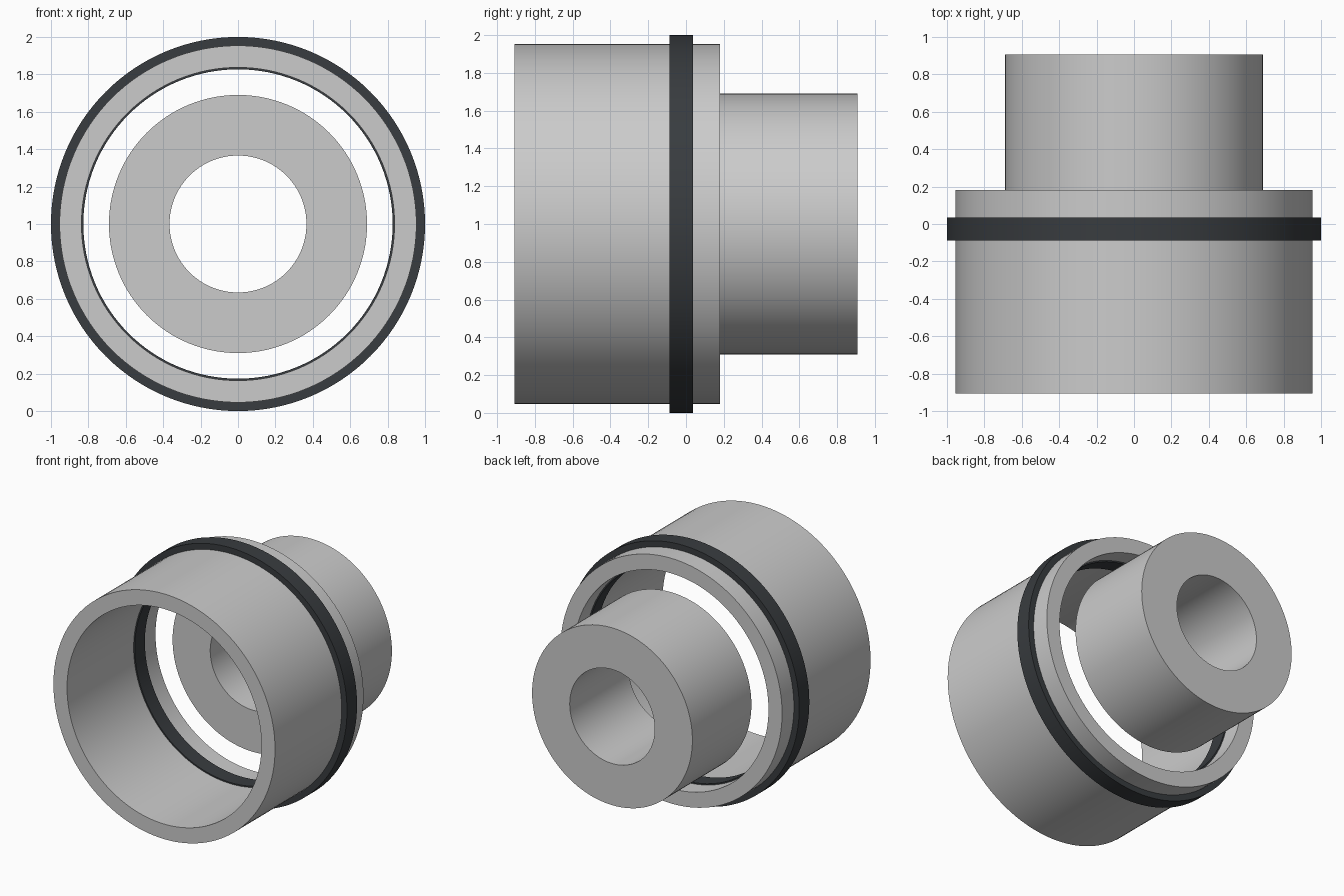
import bpy
import bmesh
from math import cos, sin, tau, radians

if "Cube" in bpy.data.objects:
    bpy.data.objects.remove(bpy.data.objects["Cube"])

SEGMENTS = 128
AXIS_Z = 1.0


def tube(name, outer, inner, y0, y1, material=None):
    """Closed tube along y: a rectangular section revolved about the axis."""
    section = [(outer, y0), (outer, y1), (inner, y1), (inner, y0)]
    bm = bmesh.new()
    loops = []
    for i in range(SEGMENTS):
        a = tau * i / SEGMENTS
        loops.append([bm.verts.new((r * cos(a), y, AXIS_Z + r * sin(a)))
                      for r, y in section])
    for i, cur in enumerate(loops):
        nxt = loops[(i + 1) % SEGMENTS]
        for j in range(4):
            k = (j + 1) % 4
            bm.faces.new((cur[j], cur[k], nxt[k], nxt[j]))
    bmesh.ops.recalc_face_normals(bm, faces=bm.faces)
    mesh = bpy.data.meshes.new(name)
    bm.to_mesh(mesh)
    bm.free()
    obj = bpy.data.objects.new(name, mesh)
    bpy.context.collection.objects.link(obj)
    if material:
        mesh.materials.append(material)
    bpy.ops.object.select_all(action='DESELECT')
    obj.select_set(True)
    bpy.context.view_layer.objects.active = obj
    bpy.ops.object.shade_smooth_by_angle(angle=radians(30))
    return obj


dark = bpy.data.materials.new("dark_rubber")
dark.diffuse_color = (0.04, 0.045, 0.05, 1)
dark.use_nodes = True
dark.node_tree.nodes["Principled BSDF"].inputs["Base Color"].default_value = dark.diffuse_color

# Wide front sleeve
tube("outer_sleeve", 0.954, 0.837, -0.907, 0.181)
# Dark band, proud of the sleeve inside and out
tube("seal_band", 1.0, 0.827, -0.088, 0.036, dark)
# Thick-walled rear hub with through bore
tube("rear_hub", 0.69, 0.366, 0.181, 0.907)
